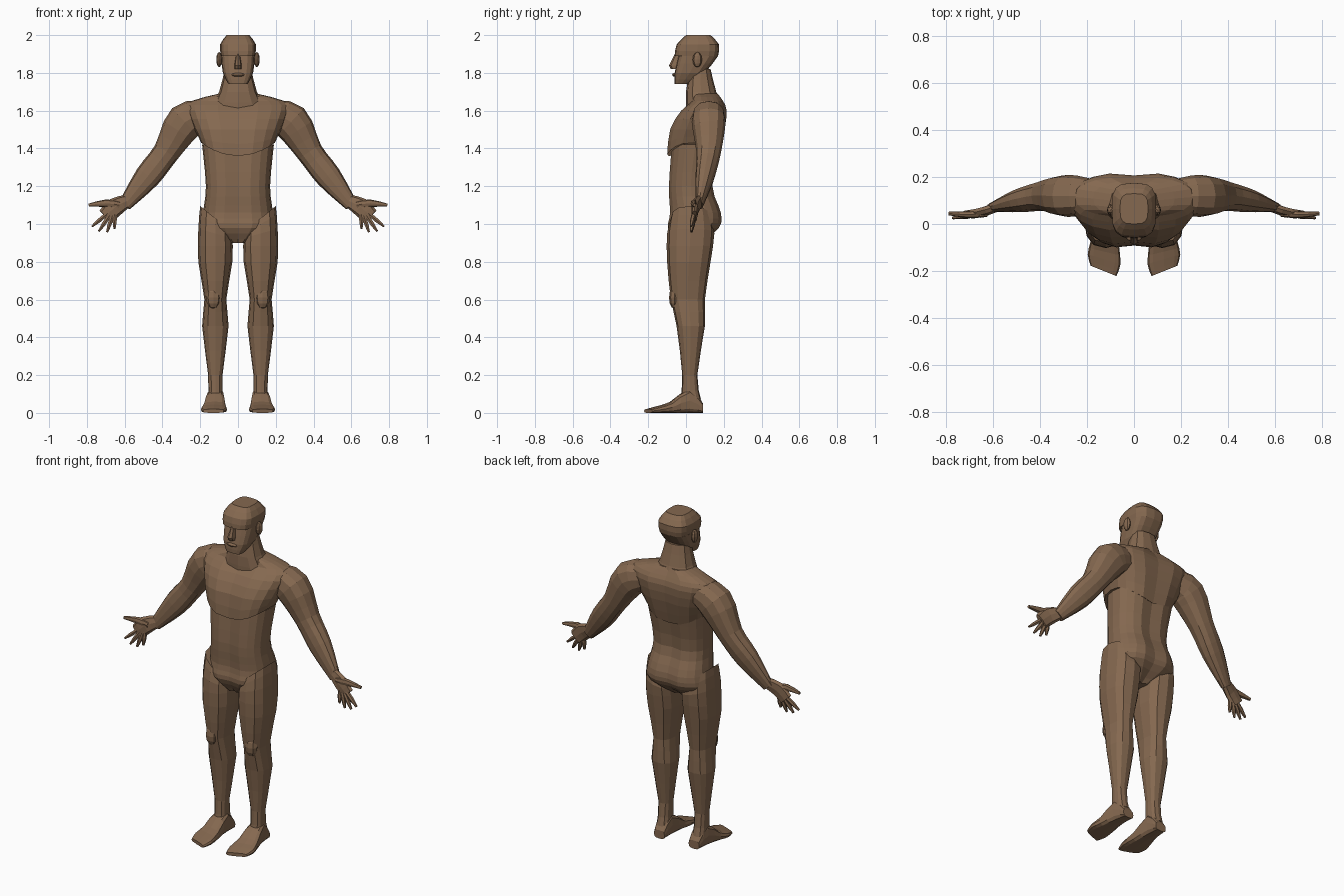
import bpy
import bmesh
from math import sin, cos, pi, radians, copysign
from mathutils import Vector, Matrix

default_cube = bpy.data.objects.get("Cube")
if default_cube:
    bpy.data.objects.remove(default_cube)

skin = bpy.data.materials.new("brown_skin")
skin.use_nodes = True
skin.diffuse_color = (.235, .14, .08, 1)
skin.node_tree.nodes["Principled BSDF"].inputs["Base Color"].default_value = skin.diffuse_color


def finish(name, bm, mirrored):
    """Turn a bmesh into a skin-coloured object, optionally mirrored across x."""
    bmesh.ops.recalc_face_normals(bm, faces=bm.faces)
    mesh = bpy.data.meshes.new(name)
    bm.to_mesh(mesh)
    bm.free()
    mesh.materials.append(skin)
    part = bpy.data.objects.new(name, mesh)
    bpy.context.collection.objects.link(part)
    if mirrored:
        mirror = part.modifiers.new("mirror", 'MIRROR')
        mirror.use_mirror_merge = False


def loft(name, rings, mirrored=False):
    """Skin a stack of point rings and cap both ends."""
    bm = bmesh.new()
    loops = [[bm.verts.new(point) for point in ring] for ring in rings]
    count = len(loops[0])
    for low, high in zip(loops, loops[1:]):
        for i in range(count):
            following = (i + 1) % count
            bm.faces.new((low[i], low[following], high[following], high[i]))
    bm.faces.new(loops[0])
    bm.faces.new(loops[-1])
    finish(name, bm, mirrored)


def blob(name, centre, radii, mirrored=False):
    """Low-poly ellipsoid for small features."""
    bm = bmesh.new()
    placement = Matrix.Translation(centre) @ Matrix.Diagonal((*radii, 1))
    bmesh.ops.create_uvsphere(bm, u_segments=8, v_segments=6, radius=1, matrix=placement)
    finish(name, bm, mirrored)


def refine(keys, steps=2):
    """Add in-between sections along a smooth spline through the key sections."""
    keys = [Vector(key) for key in keys]
    last = len(keys) - 1
    sections = []
    for i in range(last):
        before, start = keys[max(i - 1, 0)], keys[i]
        end, after = keys[i + 1], keys[min(i + 2, last)]
        leave, arrive = (end - before) / 2, (after - start) / 2
        for step in range(steps):
            t = step / steps
            ease = t * t * (3 - 2 * t)
            sections.append(start * (1 - ease) + end * ease
                            + leave * (t * (1 - t) ** 2) - arrive * (t * t * (1 - t)))
    return sections + [keys[last]]


def outline(count, squareness):
    """Unit rounded-square outline, starting at the front."""
    def soften(value):
        return copysign(abs(value) ** squareness, value) if abs(value) > .001 else 0
    angles = [2 * pi * i / count for i in range(count)]
    return [(soften(sin(angle)), soften(-cos(angle))) for angle in angles]


def level_ring(section, count=12, squareness=.8, centre=0, lift=0, tilt=0, groove=0):
    """Horizontal section; lift raises both sides, tilt raises the outer side."""
    z, half, front, back = section
    ring = []
    for u, v in outline(count, squareness):
        y = (front + back) / 2 + v * (back - front) / 2
        if u == 0:
            y -= groove * v
        ring.append((centre + u * half, y, z + lift * u * u + tilt * u))
    return ring


def tube(name, path, count=8):
    """Mirrored limb along a path of position, width radius and depth radius."""
    centres = [Vector(section[:3]) for section in path]
    rings = []
    for i, (centre, section) in enumerate(zip(centres, path)):
        along = centres[min(i + 1, len(path) - 1)] - centres[max(i - 1, 0)]
        side = along.cross(Vector((0, 1, 0))).normalized()
        deep = side.cross(along).normalized()
        width, depth = section[3:]
        rings.append([centre + side * u * width + deep * v * depth
                      for u, v in outline(count, .85)])
    loft(name, rings, mirrored=True)


# Sections below hold height, half width, front and back
abdomen = [(.9, .06, -.05, .08), (.98, .185, -.1, .18), (1.06, .185, -.09, .19),
           (1.2, .17, -.095, .145), (1.42, .19, -.08, .18)]
loft("abdomen", [level_ring(s, count=20, groove=.015) for s in refine(abdomen, 3)])

# Chest, with its lower edge rising towards the sides
chest = [(1.36, .195, -.105, .175), (1.5, .23, -.09, .21), (1.6, .27, -.03, .22),
         (1.65, .25, .03, .2), (1.69, .1, .03, .17)]
loft("chest", [level_ring(s, count=20, groove=.013, lift=max(0, 1.5 - s[0]) / 2)
               for s in refine(chest)])

# Neck, spreading into the shoulders
neck = [(1.6, .15, 0, .2), (1.7, .1, 0, .16), (1.82, .07, .02, .13)]
loft("neck", [level_ring(s) for s in refine(neck)])

# Face and cranium, with the brow overhanging the eyes
face = [(1.74, .05, -.06, .01), (1.8, .08, -.06, .1), (1.89, .09, -.04, .17)]
cranium = [(1.89, .09, -.06, .17), (1.95, .095, -.05, .175), (2, .06, 0, .13)]
for name, sections in (("face", face), ("cranium", cranium)):
    loft(name, [level_ring(s, count=16, squareness=.6) for s in refine(sections)])

# Nose, lips and ears
nose = [(1.82, .02, -.08, 0), (1.84, .02, -.09, 0), (1.9, .01, -.06, 0)]
loft("nose", [level_ring(s, count=8) for s in nose])
blob("lips", (0, -.06, 1.79), (.035, .013, .01))
blob("ears", (.1, .06, 1.87), (.015, .025, .04), mirrored=True)

# Legs, slanting up along the groin
leg = [(.07, .04, -.03, .08), (.2, .038, -.02, .06), (.46, .07, -.05, .1),
       (.6, .058, -.08, .1), (.8, .09, -.1, .13), (.95, .09, -.1, .15), (1.03, .08, -.08, .13)]
loft("legs", [level_ring(s, centre=.12, tilt=max(0, s[0] - .9) / 2) for s in refine(leg)],
     mirrored=True)
blob("kneecaps", (.13, -.06, .61), (.04, .03, .06), mirrored=True)

# Feet, from heel to toe: position, half width, height; the big toe leads
foot = [(.09, .035, .05), (.02, .045, .13), (-.08, .06, .06), (-.15, .07, .035), (-.2, .055, .02)]
loft("feet", [[(.12 + u * half - y / 20, y - max(0, -y) * 2 * u * half * -1, height / 2 * (1 + v))
               for u, v in outline(12, .6)]
              for y, half, height in refine(foot)], mirrored=True)

# Arms, palms and thumbs
tube("arms", refine([(.17, .12, 1.58, .07, .07), (.28, .12, 1.54, .1, .09),
                     (.38, .12, 1.38, .07, .065), (.48, .1, 1.25, .068, .05),
                     (.6, .07, 1.1, .035, .02)], 3), count=12)
tube("palms", refine([(.59, .07, 1.12, .035, .02), (.65, .05, 1.09, .05, .02),
                      (.7, .045, 1.04, .045, .015)]))
tube("thumbs", refine([(.63, .05, 1.1, .02, .02), (.7, .04, 1.11, .02, .015),
                       (.79, .045, 1.1, .008, .008)]))

# Fingers, fanned out from the middle of the palm
palm_middle = Vector((.65, .05, 1.09))
for i, name in enumerate(("index", "middle", "ring", "little")):
    angle = radians(-40 - 16 * i)
    reach = Vector((cos(angle), -.15, sin(angle))) * (.16 - i * i / 200)
    tube(name + "_fingers", [(*(palm_middle + reach * part), radius, radius)
                             for part, radius in ((.3, .012), (.7, .012), (1, .006))], count=6)
